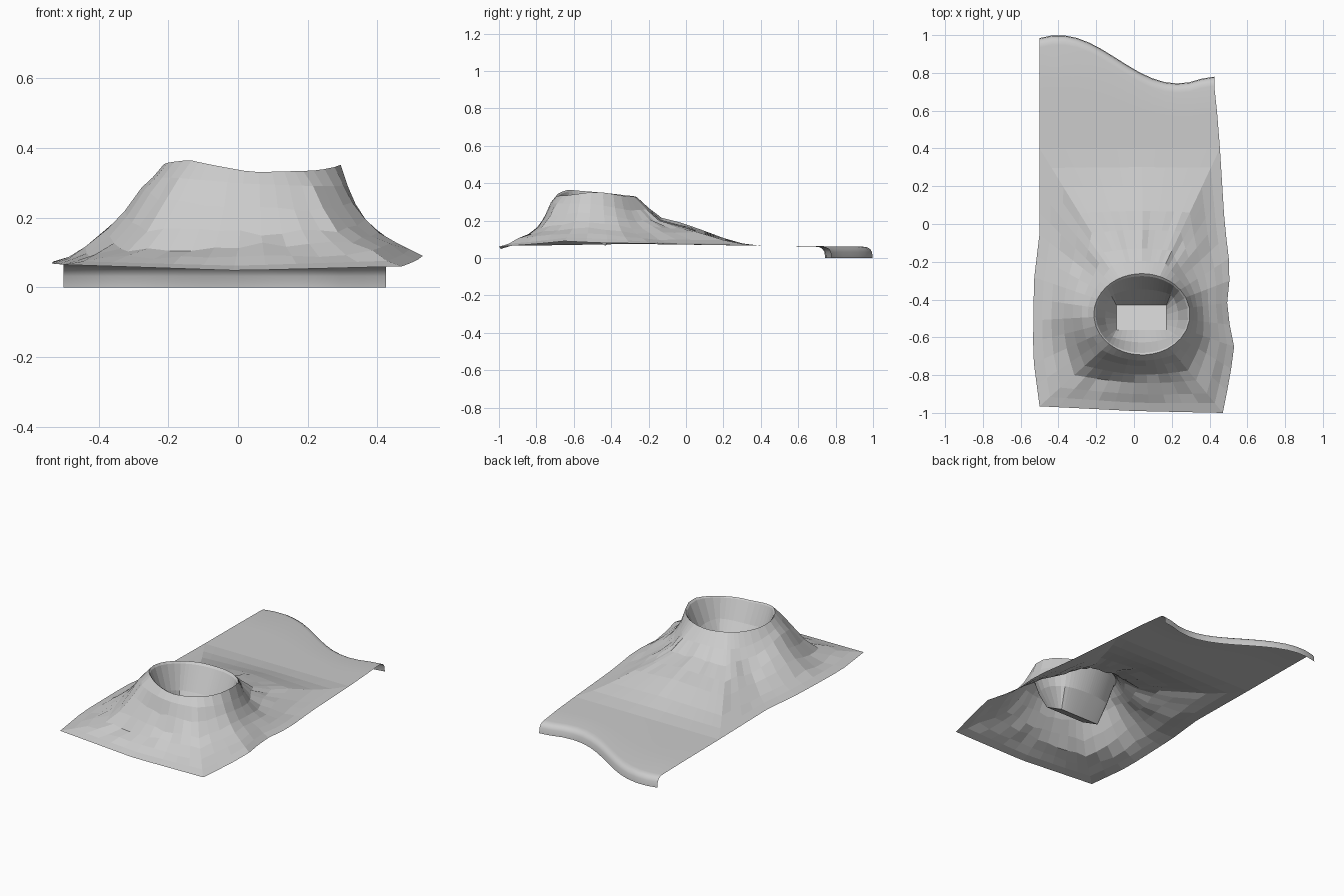
import bpy, bmesh, math, random
from mathutils import Vector

if "Cube" in bpy.data.objects:
    bpy.data.objects.remove(bpy.data.objects["Cube"])

random.seed(4)


def lerp_table(pts, v):
    """Piecewise linear lookup in (key, value...) rows sorted by key."""
    if v <= pts[0][0]:
        return pts[0][1:]
    for a, b in zip(pts, pts[1:]):
        if v <= b[0]:
            t = (v - a[0]) / (b[0] - a[0])
            return tuple(p + (q - p) * t for p, q in zip(a[1:], b[1:]))
    return pts[-1][1:]


def around(values, ang):
    """Periodic lookup of values spaced evenly round the crater, from +x."""
    n = len(values)
    f = (ang / math.tau * n) % n
    i = int(f) % n
    return values[i] + (values[(i + 1) % n] - values[i]) * (f - int(f))


# Outline of the sheet: (y, x, z) down both sides, (x, y, z) along the front
right = [(-1, .47, .06), (-.8, .51, .075), (-.65, .53, .09), (-.45, .49, .08),
         (-.25, .51, .078), (0, .48, .072), (.4, .455, .065)]
left = [(-.965, -.5, .065), (-.7, -.535, .068), (-.3, -.53, .075),
        (-.05, -.5, .072), (.4, -.5, .065)]
front = [(-.5, -.965, .065), (0, -.99, .048), (.47, -1, .06)]

NB, NS, NF = 14, 12, 10
outline = []
for j in range(NB):
    outline.append(Vector((.455 - .955 * j / NB, .4, .065)))
for j in range(NS):
    y = .4 - 1.365 * j / NS
    x, z = lerp_table(left, y)
    outline.append(Vector((x, y, z)))
for j in range(NF):
    x = -.5 + .97 * j / NF
    y, z = lerp_table(front, x)
    outline.append(Vector((x, y, z)))
for j in range(NS):
    y = -1 + 1.4 * j / NS
    x, z = lerp_table(right, y)
    outline.append(Vector((x, y, z)))
N = len(outline)

# Crater rim heights and outer slope profiles (E, NE, N, NW, W, SW, S, SE)
CX, CY, RX, RY = .042, -.478, .255, .215
rim_z = [.355, .33, .325, .335, .352, .365, .33, .335]
steps = [.1, .2, .35, .5, .7, .85, 1]
slopes = [(.75, .58, .42, .31, .17, .09, 0), (.70, .50, .32, .20, .08, .03, 0),
          (.77, .55, .45, .35, .16, .05, 0), (.72, .52, .34, .21, .08, .03, 0),
          (.87, .76, .56, .37, .15, .06, 0), (.83, .62, .34, .14, .06, .03, 0),
          (.88, .62, .38, .25, .13, .05, 0), (.83, .58, .36, .25, .15, .06, 0)]

bm = bmesh.new()
angs = [math.atan2((p.y - CY) / RY, (p.x - CX) / RX) for p in outline]
rim = [Vector((CX + RX * math.cos(a), CY + RY * math.sin(a), around(rim_z, a)))
       for a in angs]

# Crater bowl: wedge floor rising to the front, steep straight back wall
floor = []
for a in angs:
    x = CX + max(-.135, min(.13, .2 * math.cos(a)))
    y = max(-.56, min(-.43, -.495 + .1 * math.sin(a)))
    floor.append(Vector((x, y, .065 + (-.43 - y) * .55)))
rings = [[bm.verts.new(p) for p in floor]]
for t, sag in ((.5, .015), (.92, -.01)):
    ring = []
    for f, r in zip(floor, rim):
        p = f.lerp(r, t)
        p.z -= sag
        ring.append(bm.verts.new(p))
    rings.append(ring)
rings.append([bm.verts.new(r) for r in rim])

# Outer slopes from the rim to the outline
for k, t in enumerate(steps):
    ring = []
    for a, r, b in zip(angs, rim, outline):
        p = r.lerp(b, t)
        p.z = b.z + (r.z - b.z) * around([s[k] for s in slopes], a)
        if 0 < k < len(steps) - 2 and p.y < 0:
            p.z += random.uniform(-.008, .008)
        ring.append(bm.verts.new(p))
    rings.append(ring)

for a, b in zip(rings, rings[1:]):
    for j in range(N):
        k = (j + 1) % N
        bm.faces.new((a[j], b[j], b[k], a[k]))
bottom = bm.verts.new((.035, -.48, .092))
for j in range(N):
    bm.faces.new((bottom, rings[0][j], rings[0][(j + 1) % N]))

# Rear sheet with a wavy edge that curls down to the ground
prev = rings[-1][:NB + 1]
rows = [(.5, 0, .063), (1, -.05, .06), (1, -.03, .057), (1, -.014, .048),
        (1, -.004, .032), (1, 0, 0)]
for t, inset, z in rows:
    row = []
    for j in range(NB + 1):
        x0 = .455 - .955 * j / NB
        x1 = .425 - .925 * j / NB
        edge = .872 + .128 * math.cos(math.pi * (x1 + .4) / .63)
        if j == 0:
            edge = .78
        row.append(bm.verts.new((x0 + (x1 - x0) * t, .4 + (edge - .4) * t + inset, z)))
    for j in range(NB):
        f = bm.faces.new((prev[j], row[j], row[j + 1], prev[j + 1]))
        f.smooth = True
    prev = row

me = bpy.data.meshes.new("crater_terrain")
bm.to_mesh(me)
bm.free()
ob = bpy.data.objects.new("crater_terrain", me)
bpy.context.collection.objects.link(ob)
